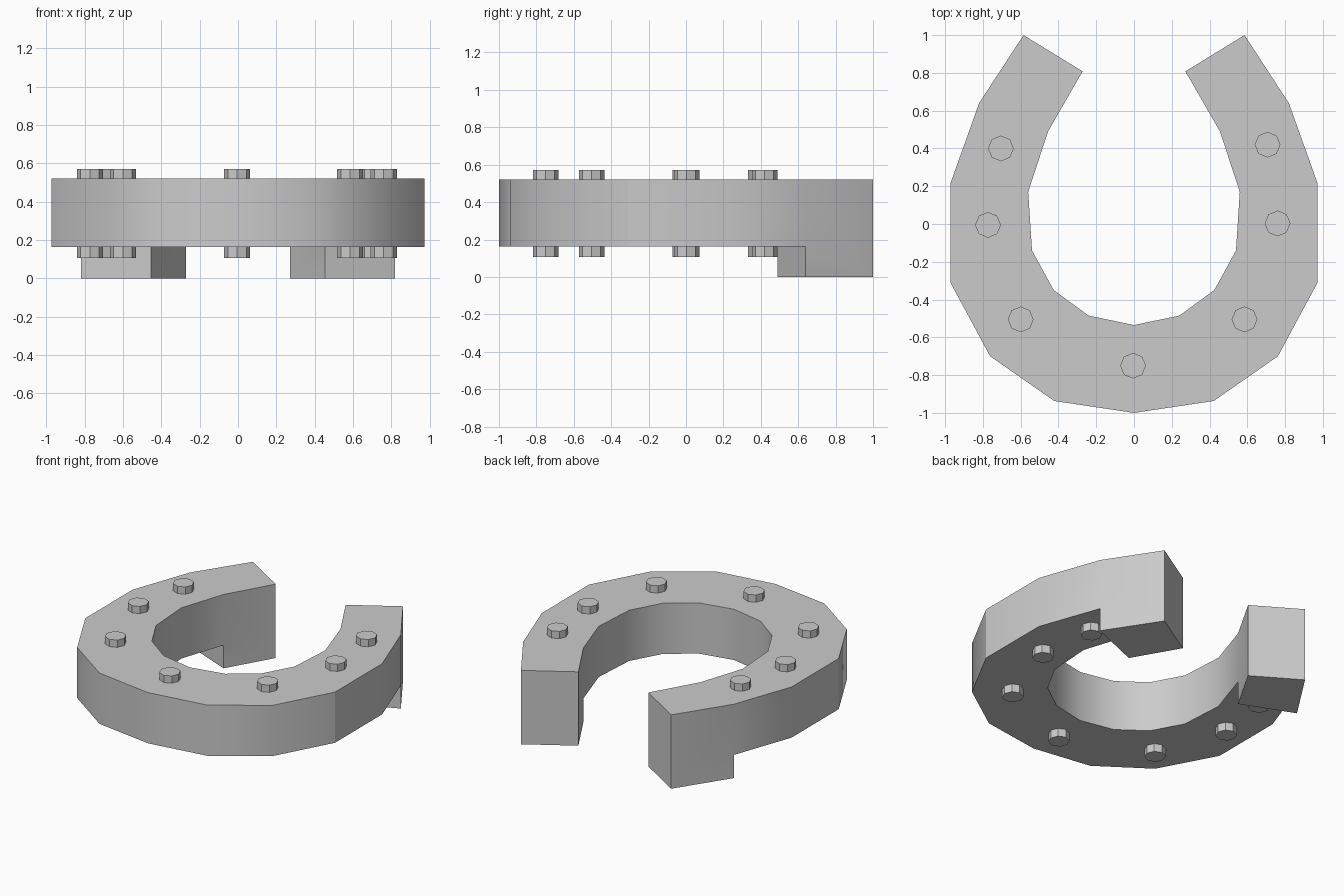
import bpy, bmesh, math
from mathutils import Vector

if "Cube" in bpy.data.objects:
    bpy.data.objects.remove(bpy.data.objects["Cube"])

Z_LOW, Z_TOP = 0.163, 0.52

# Right-hand half of the outline, from heel tip to toe centre
outer = [(0.585, 1.0), (0.82, 0.64), (0.972, 0.215), (0.972, -0.31),
         (0.762, -0.70), (0.422, -0.937), (0, -1.0)]
inner = [(0.272, 0.808), (0.455, 0.49), (0.56, 0.17), (0.54, -0.14),
         (0.425, -0.35), (0.24, -0.485), (0, -0.535)]


def full(half):
    return half + [(-x, y) for x, y in reversed(half[:-1])]


def finish(name, bm, angle):
    bmesh.ops.recalc_face_normals(bm, faces=bm.faces)
    mesh = bpy.data.meshes.new(name)
    bm.to_mesh(mesh)
    bm.free()
    obj = bpy.data.objects.new(name, mesh)
    bpy.context.collection.objects.link(obj)
    if angle:
        bpy.ops.object.select_all(action='DESELECT')
        obj.select_set(True)
        bpy.context.view_layer.objects.active = obj
        bpy.ops.object.shade_smooth_by_angle(angle=math.radians(angle))
    return obj


# Horseshoe body: a strip of quads raised to full thickness
bm = bmesh.new()
a = [bm.verts.new((x, y, Z_LOW)) for x, y in full(outer)]
b = [bm.verts.new((x, y, Z_LOW)) for x, y in full(inner)]
n = len(a)
strip = [bm.faces.new((a[i], b[i], b[i + 1], a[i + 1])) for i in range(n - 1)]
res = bmesh.ops.extrude_face_region(bm, geom=strip, use_keep_orig=True)
top = [v for v in res['geom'] if isinstance(v, bmesh.types.BMVert)]
bmesh.ops.translate(bm, verts=top, vec=(0, 0, Z_TOP - Z_LOW))

# Heel blocks: the end segments drop down to the ground
for heel in (strip[0], strip[-1]):
    res = bmesh.ops.extrude_discrete_faces(bm, faces=[heel])
    for v in res['faces'][0].verts:
        v.co.z = 0
bmesh.ops.remove_doubles(bm, verts=bm.verts, dist=1e-4)
# Merge coplanar wall faces where heel and body meet
bmesh.ops.dissolve_limit(bm, angle_limit=0.01, verts=bm.verts, edges=bm.edges)
finish("horseshoe_body", bm, 27)

# Octagonal nails passing through the body
nails = [(-0.705, 0.40), (-0.773, -0.005), (-0.60, -0.505), (-0.005, -0.75),
         (0.585, -0.505), (0.76, 0.003), (0.707, 0.42)]
for i, (x, y) in enumerate(nails, 1):
    bm = bmesh.new()
    bmesh.ops.create_cone(bm, cap_ends=True, segments=8, radius1=0.068,
                          radius2=0.068, depth=0.465)
    bmesh.ops.translate(bm, verts=bm.verts, vec=Vector((x, y, 0.3385)))
    finish(f"nail_{i}", bm, 0)
